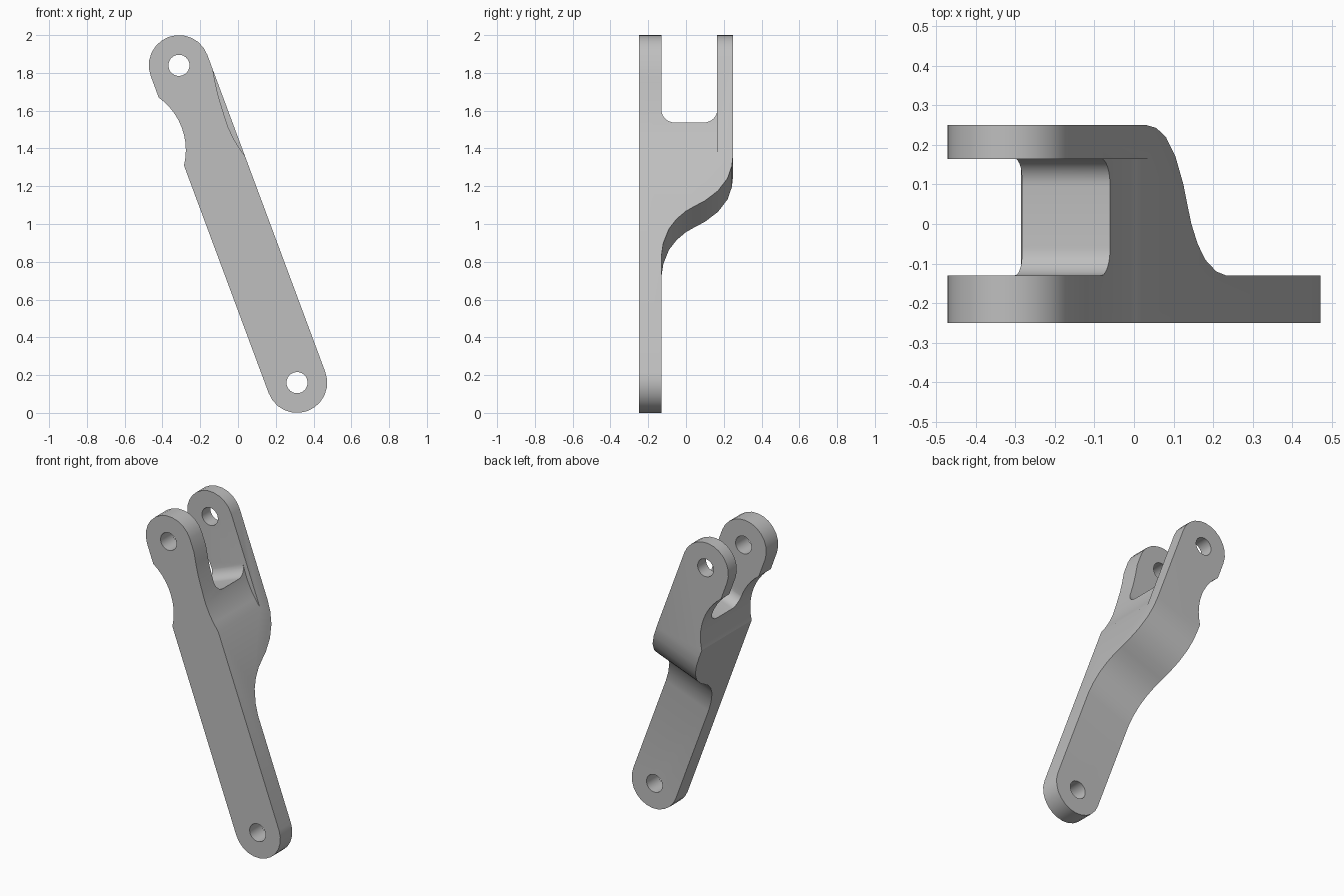
import bpy, bmesh
from math import sin, cos, pi, asin, atan2
from mathutils import Matrix

cube = bpy.data.objects.get("Cube")
if cube:
    bpy.data.objects.remove(cube, do_unlink=True)

R, HOLE = 0.16, 0.056            # end radius, pin hole radius
HX, HZ = 0.3125, 0.84            # half spacing of the two pin centres
HALF = (HX * HX + HZ * HZ) ** 0.5
Y0, Y1 = -0.25, 0.25             # overall thickness
SLOT0, SLOT1 = -0.13, 0.165      # fork slot walls

steel = bpy.data.materials.new("steel_grey")
steel.use_nodes = True
colour = (0.52, 0.52, 0.52, 1)
steel.diffuse_color = colour
steel.node_tree.nodes["Principled BSDF"].inputs["Base Color"].default_value = colour


def arc(cx, cy, r, a0, a1, n):
    """Points on an arc, end points included."""
    return [(cx + r * cos(a0 + (a1 - a0) * i / n),
             cy + r * sin(a0 + (a1 - a0) * i / n)) for i in range(n + 1)]


def prism(name, points, lo, hi, place):
    """Closed profile extruded from lo to hi; place maps (a, b, depth) to xyz."""
    bm = bmesh.new()
    face = bm.faces.new([bm.verts.new(place(a, b, lo)) for a, b in points])
    ext = bmesh.ops.extrude_face_region(bm, geom=[face])
    for v in ext["geom"]:
        if isinstance(v, bmesh.types.BMVert):
            v.co += place(0, 0, hi) - place(0, 0, lo)
    bmesh.ops.recalc_face_normals(bm, faces=bm.faces)
    mesh = bpy.data.meshes.new(name)
    bm.to_mesh(mesh)
    bm.free()
    mesh.materials.append(steel)
    obj = bpy.data.objects.new(name, mesh)
    bpy.context.collection.objects.link(obj)
    return obj


def across(s, t, y):
    return Matrix.Translation((s, y, t)).translation


def sideways(y, t, s):
    return Matrix.Translation((s, y, t)).translation


def combine(target, tool, operation):
    """Apply a boolean and discard its tool."""
    mod = target.modifiers.new("cut", 'BOOLEAN')
    mod.operation, mod.object, mod.solver = operation, tool, 'EXACT'
    bpy.context.view_layer.objects.active = target
    bpy.ops.object.modifier_apply(modifier=mod.name)
    bpy.data.objects.remove(tool, do_unlink=True)


# Bar outline: two round ends and a scooped waist on one edge
half_chord, sag, scoop_t = 0.192, 0.059, 1.478 - HALF
scoop_r = (half_chord ** 2 + sag ** 2) / (2 * sag)
swing = asin(half_chord / scoop_r)
outline = arc(0, -HALF, R, pi, 2 * pi, 12) + arc(0, HALF, R, 0, pi, 12)
outline += arc(-R + sag - scoop_r, scoop_t, scoop_r, swing, -swing, 10)
link = prism("fork_link", outline, -0.4, 0.4, across)

# Side profile: flat bar, swept shoulder and U-shaped fork slot
top, floor, fillet = HALF + 0.3, 1.421 - HALF, 0.07
shoulder = [(-0.13, 0.66), (-0.12, 0.73), (-0.09, 0.81), (-0.05, 0.865),
            (0, 0.91), (0.05, 0.94), (0.1, 0.968), (0.17, 1.025),
            (0.22, 1.095), (0.243, 1.165), (0.25, 1.235)]
profile = [(Y0, -top), (SLOT0, -top)] + [(y, t - HALF) for y, t in shoulder]
profile += [(Y1, top), (SLOT1, top)]
profile += arc(SLOT1 - fillet, floor + fillet, fillet, 0, -pi / 2, 8)
profile += arc(SLOT0 + fillet, floor + fillet, fillet, -pi / 2, -pi, 8)
profile += [(SLOT0, top), (Y0, top)]
combine(link, prism("side_profile", profile, -0.3, 0.3, sideways), 'INTERSECT')

# Shallow relief on the other edge, stopping at the rear lug
relief = [(0.16, 1.22), (0.145, 1.275), (0.135, 1.33), (0.13, 1.395),
          (0.132, 1.46), (0.139, 1.57), (0.148, 1.64), (0.16, 1.71)]
cutter = [(s, t - HALF) for s, t in relief] + [(0.25, 1.71 - HALF), (0.25, 1.22 - HALF)]
combine(link, prism("edge_relief", cutter, -0.4, SLOT1, across), 'DIFFERENCE')

# Pin holes through both ends
for end in (-HALF, HALF):
    ring = arc(0, end, HOLE, 0, 2 * pi, 24)[:-1]
    combine(link, prism("pin_hole", ring, -0.4, 0.4, across), 'DIFFERENCE')

# Lean the link and stand it on the ground
link.data.transform(Matrix.Translation((0, 0, HZ + R)) @ Matrix.Rotation(-atan2(HX, HZ), 4, 'Y'))
bpy.ops.object.select_all(action='DESELECT')
link.select_set(True)
bpy.context.view_layer.objects.active = link
bpy.ops.object.shade_smooth_by_angle(angle=pi / 6)
